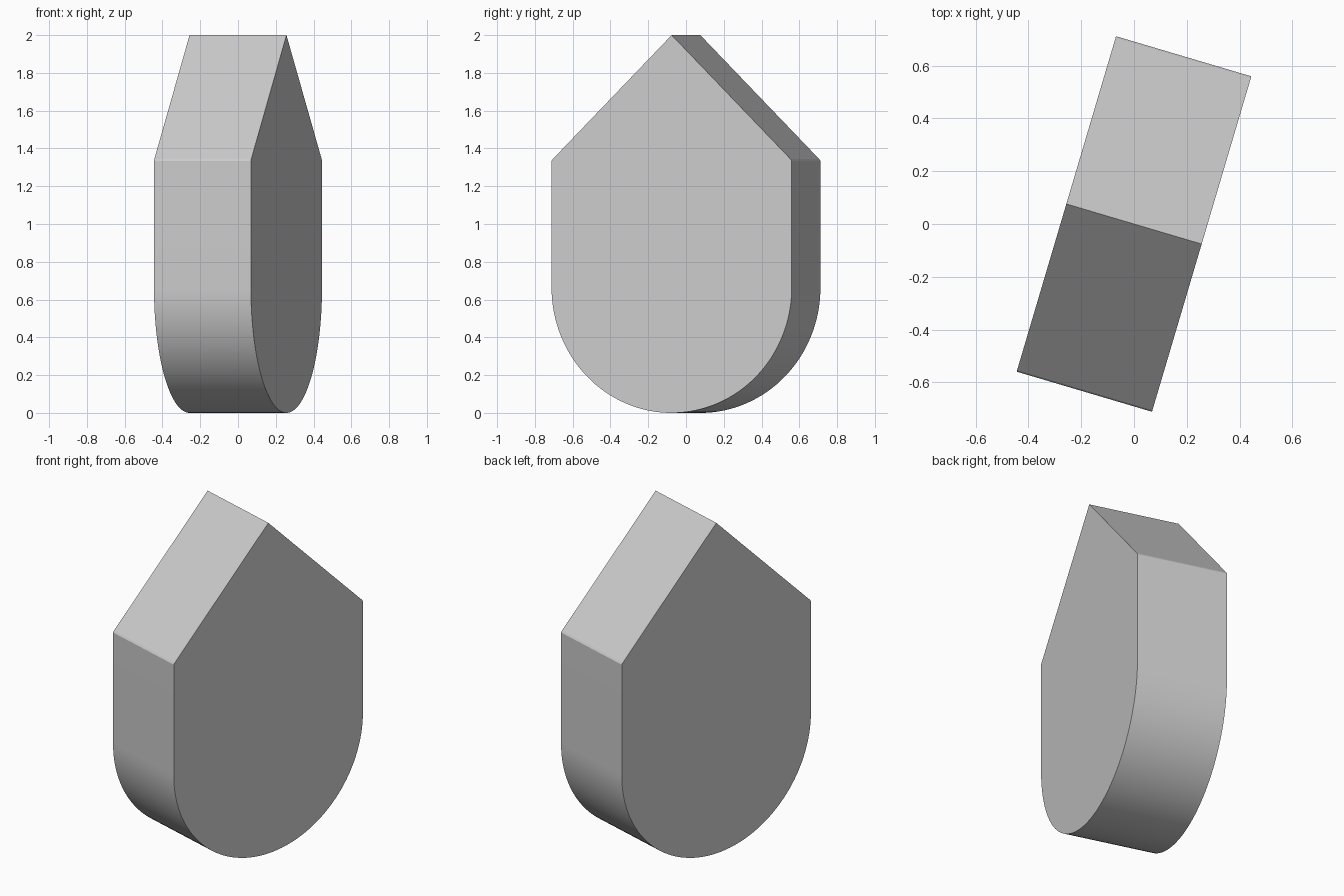
import bpy
import bmesh
from math import sin, cos, pi, radians
from mathutils import Vector

default = bpy.data.objects.get("Cube")
if default:
    bpy.data.objects.remove(default, do_unlink=True)

RADIUS = 0.663        # half width of the profile, radius of the rounded base
THICKNESS = 0.535
HEIGHT = 2.0
LEDGE = 0.006         # tiny chamfer under the roof slopes
ARC_STEPS = 64

# Plain grey material
grey = bpy.data.materials.new("light_grey")
grey.use_nodes = True
grey.diffuse_color = (0.6, 0.6, 0.6, 1)
grey.node_tree.nodes["Principled BSDF"].inputs["Base Color"].default_value = (0.6, 0.6, 0.6, 1)

# Profile: half-circle base, straight sides, 45 degree gable
profile = [(-RADIUS * cos(pi * i / ARC_STEPS), RADIUS - RADIUS * sin(pi * i / ARC_STEPS))
           for i in range(ARC_STEPS + 1)]
eave = HEIGHT - RADIUS + LEDGE
profile += [(RADIUS, eave - LEDGE * 1.5), (RADIUS - LEDGE, eave), (0, HEIGHT),
            (LEDGE - RADIUS, eave), (-RADIUS, eave - LEDGE * 1.5)]

# Extrude the profile across its thickness
bm = bmesh.new()
face = bm.faces.new([bm.verts.new((-THICKNESS / 2, y, z)) for y, z in profile])
result = bmesh.ops.extrude_face_region(bm, geom=[face], use_keep_orig=True)
moved = [g for g in result["geom"] if isinstance(g, bmesh.types.BMVert)]
bmesh.ops.translate(bm, verts=moved, vec=Vector((THICKNESS, 0, 0)))
bmesh.ops.recalc_face_normals(bm, faces=bm.faces)

mesh = bpy.data.meshes.new("gabled_block")
bm.to_mesh(mesh)
bm.free()
mesh.materials.append(grey)
block = bpy.data.objects.new("gabled_block", mesh)
bpy.context.collection.objects.link(block)
block.rotation_euler.z = radians(-16.5)

# Smooth the rounded base, keep the other edges crisp
bpy.ops.object.select_all(action='DESELECT')
block.select_set(True)
bpy.context.view_layer.objects.active = block
bpy.ops.object.shade_smooth_by_angle(angle=radians(8))
